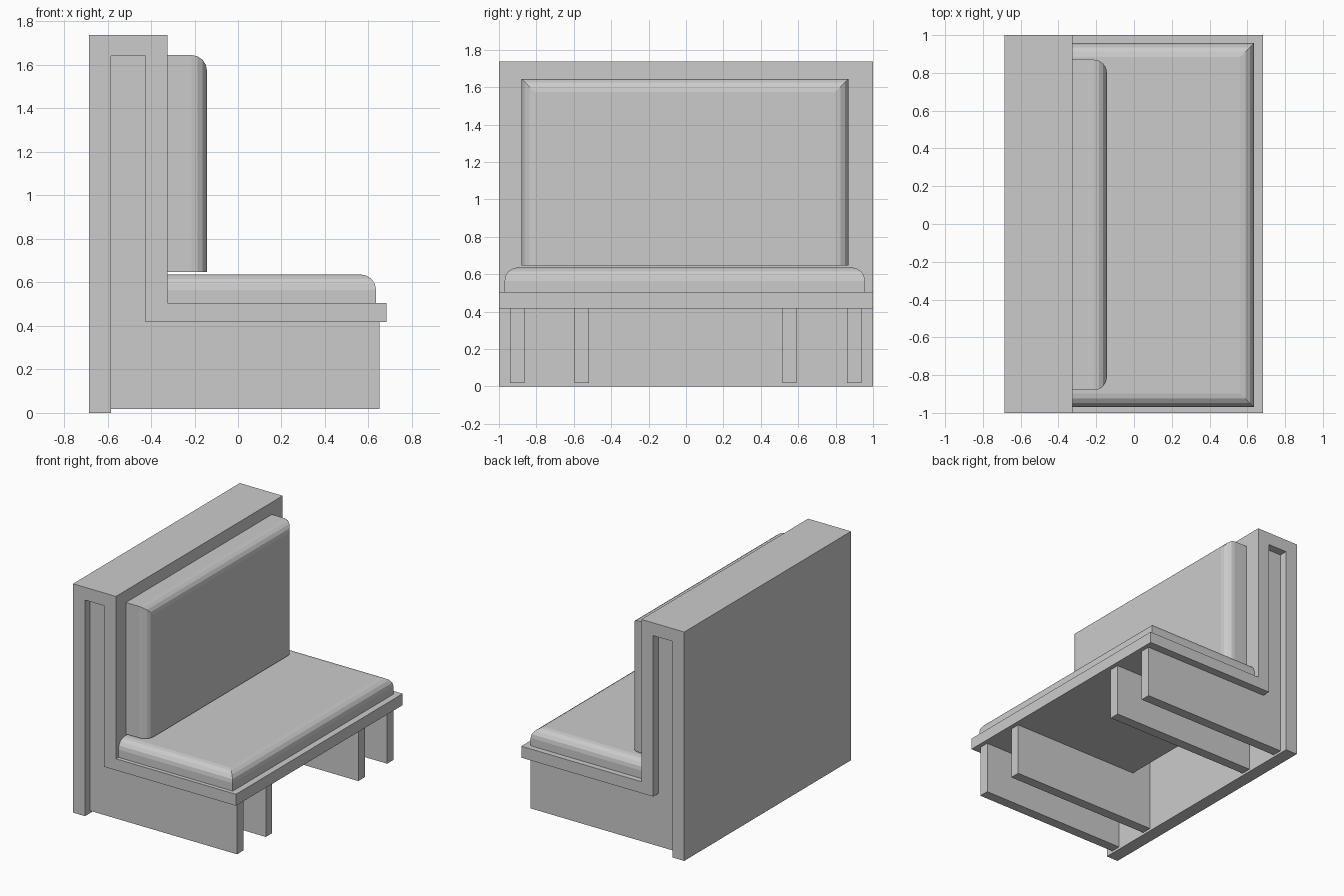
import bpy, bmesh

if "Cube" in bpy.data.objects:
    bpy.data.objects.remove(bpy.data.objects["Cube"])


def new_object(name, bm):
    bmesh.ops.recalc_face_normals(bm, faces=bm.faces[:])
    mesh = bpy.data.meshes.new(name)
    bm.to_mesh(mesh)
    bm.free()
    obj = bpy.data.objects.new(name, mesh)
    bpy.context.collection.objects.link(obj)
    return obj


def extrude_profile(name, points, y0, y1):
    """Extrude an (x, z) outline from y0 to y1."""
    bm = bmesh.new()
    face = bm.faces.new([bm.verts.new((x, y0, z)) for x, z in points])
    result = bmesh.ops.extrude_face_region(bm, geom=[face])
    verts = [v for v in result["geom"] if isinstance(v, bmesh.types.BMVert)]
    bmesh.ops.translate(bm, verts=verts, vec=(0, y1 - y0, 0))
    return new_object(name, bm)


def cushion(name, low, high, axis, square_side, radius):
    """Box rounded around its padded face (max of axis), except on the
    side (axis, position) that stays square."""
    bm = bmesh.new()
    bmesh.ops.create_cube(bm, size=1)
    for v in bm.verts:
        v.co = [(a + b) / 2 + c * (b - a) for a, b, c in zip(low, high, v.co)]
    side_axis, side_pos = square_side

    def on(edge, ax, pos):
        return all(abs(v.co[ax] - pos) < 1e-4 for v in edge.verts)

    edges = [e for e in bm.edges
             if on(e, axis, high[axis]) and not on(e, side_axis, side_pos)]
    bmesh.ops.bevel(bm, geom=edges, offset=radius, offset_type='OFFSET',
                    segments=4, profile=0.5, affect='EDGES')
    return new_object(name, bm)


# Folded frame: rear panel, top cap, inner back panel and seat board
extrude_profile("bench_frame", [
    (-0.685, 0), (-0.585, 0), (-0.585, 1.64), (-0.425, 1.64),
    (-0.425, 0.418), (0.683, 0.418), (0.683, 0.505), (-0.325, 0.505),
    (-0.325, 1.737), (-0.685, 1.737)], -1, 1)

# L-shaped support panels, rising inside the hollow back
support = [(-0.585, 0.018), (0.65, 0.018), (0.65, 0.418),
           (-0.425, 0.418), (-0.425, 1.64), (-0.585, 1.64)]
for i, y in enumerate((-0.94, -0.595, 0.515, 0.86)):
    extrude_profile(f"support_panel_{i + 1}", support, y, y + 0.077)

# Cushions
cushion("seat_cushion", (-0.325, -0.97, 0.505), (0.635, 0.957, 0.637),
        2, (0, -0.325), 0.073)
cushion("back_cushion", (-0.325, -0.88, 0.647), (-0.143, 0.87, 1.645),
        0, (2, 0.647), 0.07)
